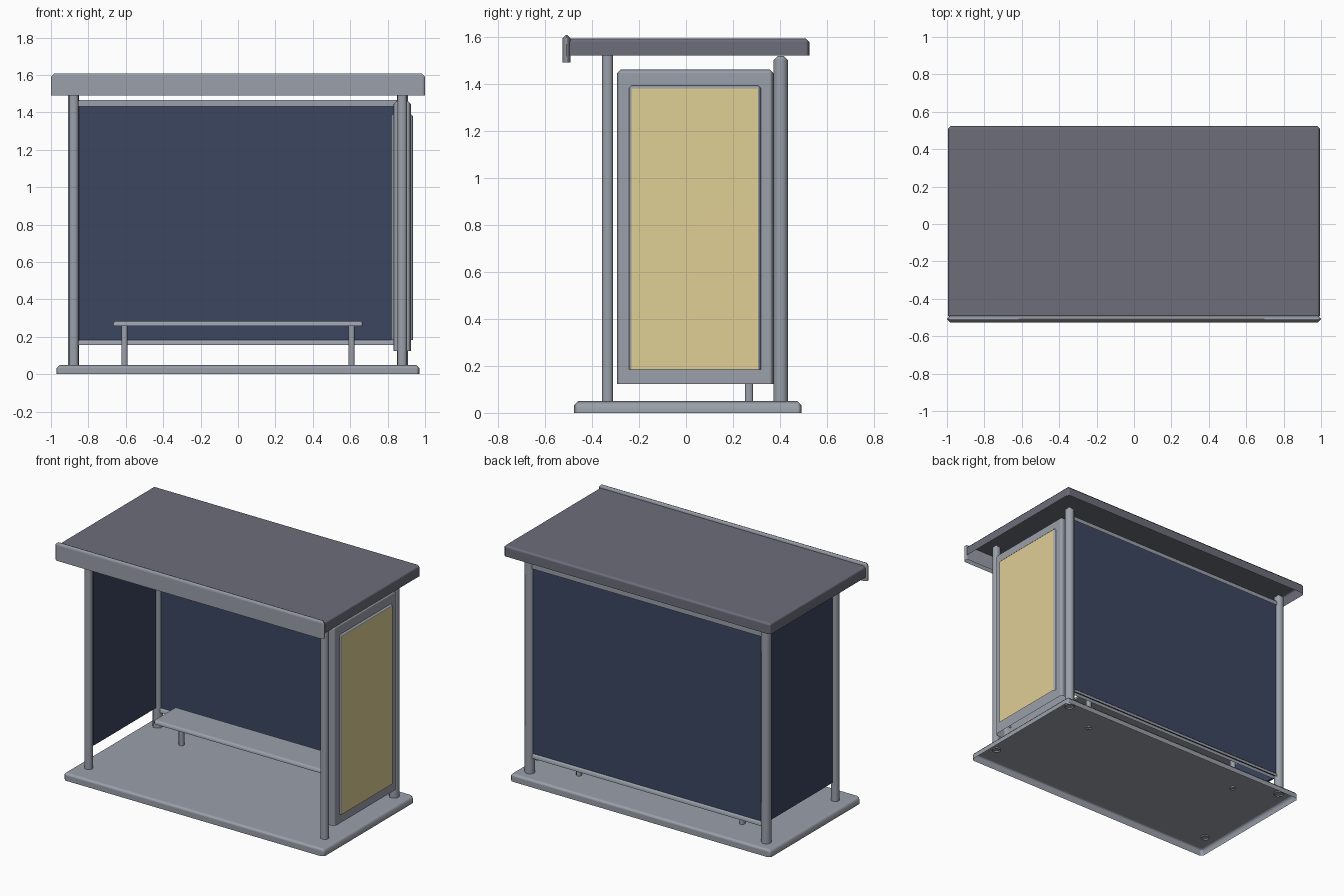
import bpy
import bmesh
from mathutils import Vector

cube = bpy.data.objects.get("Cube")
if cube:
    bpy.data.objects.remove(cube, do_unlink=True)


def material(name, rgb):
    m = bpy.data.materials.new(name)
    m.use_nodes = True
    m.diffuse_color = (*rgb, 1)
    m.node_tree.nodes["Principled BSDF"].inputs["Base Color"].default_value = (*rgb, 1)
    return m


metal = material("grey metal", (0.325, 0.35, 0.40))
roofing = material("dark roof", (0.15, 0.153, 0.19))
glass = material("navy glass", (0.045, 0.061, 0.12))
paper = material("yellow poster", (0.74, 0.62, 0.30))


def box(name, xs, ys, zs, mat, bevel=0.0):
    """Box from its extents; bevelled ones are shells, open below, with soft chamfers."""
    spans = (xs, ys, zs)
    centre = Vector([(a + b) / 2 for a, b in spans])
    bm = bmesh.new()
    bmesh.ops.create_cube(bm, size=1)
    for v in bm.verts:
        v.co = Vector([c * (b - a) for c, (a, b) in zip(v.co, spans)])
    if bevel:
        edges = [e for e in bm.edges if max(v.co.z for v in e.verts) > 0]
        bmesh.ops.bevel(bm, geom=edges, offset=bevel, segments=1,
                        profile=0.5, affect='EDGES')
        bmesh.ops.recalc_face_normals(bm, faces=bm.faces)
        underside = [f for f in bm.faces if f.normal.z < -0.9]
        bmesh.ops.delete(bm, geom=underside, context='FACES')
        for f in bm.faces:
            f.smooth = True
    mesh = bpy.data.meshes.new(name)
    bm.to_mesh(mesh)
    bm.free()
    mesh.materials.append(mat)
    obj = bpy.data.objects.new(name, mesh)
    obj.location = centre
    bpy.context.collection.objects.link(obj)
    if bevel:
        obj.modifiers.new("flat_faces", 'WEIGHTED_NORMAL').weight = 100
    return obj


def around(c, width):
    return (c - width / 2, c + width / 2)


# Floor and roof
box("floor_slab", (-0.97, 0.97), (-0.476, 0.492), (0, 0.05), metal, 0.018)
box("roof_slab", (-0.995, 0.995), (-0.505, 0.525), (1.52, 1.592), roofing, 0.016)
box("roof_fascia", (-1, 1), (-0.526, -0.49), (1.49, 1.607), metal, 0.016)

# Posts and bench legs, mirrored left and right
for side, s in (("left", 1), ("right", -1)):
    box(f"front_post_{side}", around(s * 0.878, 0.05), around(-0.333, 0.047),
        (0.04, 1.56), metal, 0.013)
    box(f"back_post_{side}", around(s * 0.88, 0.06), around(0.403, 0.06),
        (0.04, 1.518), metal, 0.018)
    box(f"bench_leg_{side}", around(s * 0.607, 0.032), around(0.268, 0.034),
        (0.04, 0.265), metal, 0.008)

# Bench seat
box("bench_seat", (-0.667, 0.667), (0.05, 0.285), (0.258, 0.285), metal, 0.012)

# Back wall with its rails
box("back_glass", (-0.86, 0.86), around(0.402, 0.016), (0.17, 1.44), glass)
for name, zs in (("back_rail_top", (1.43, 1.467)), ("back_rail_bottom", (0.155, 0.183))):
    box(name, (-0.86, 0.86), around(0.402, 0.036), zs, metal, 0.01)

# Side wall
box("side_glass", around(-0.88, 0.016), (-0.29, 0.378), (0.185, 1.44), glass)

# Poster case with a poster on both of its broad faces
box("poster_case", (0.832, 0.924), (-0.294, 0.372), (0.123, 1.46), metal, 0.017)
poster = box("poster_frame", (0.819, 0.936), (-0.243, 0.318), (0.184, 1.392), metal, 0.012)
poster.data.materials.append(paper)
for f in poster.data.polygons:
    if abs(f.normal.x) > 0.99:
        f.material_index = 1
